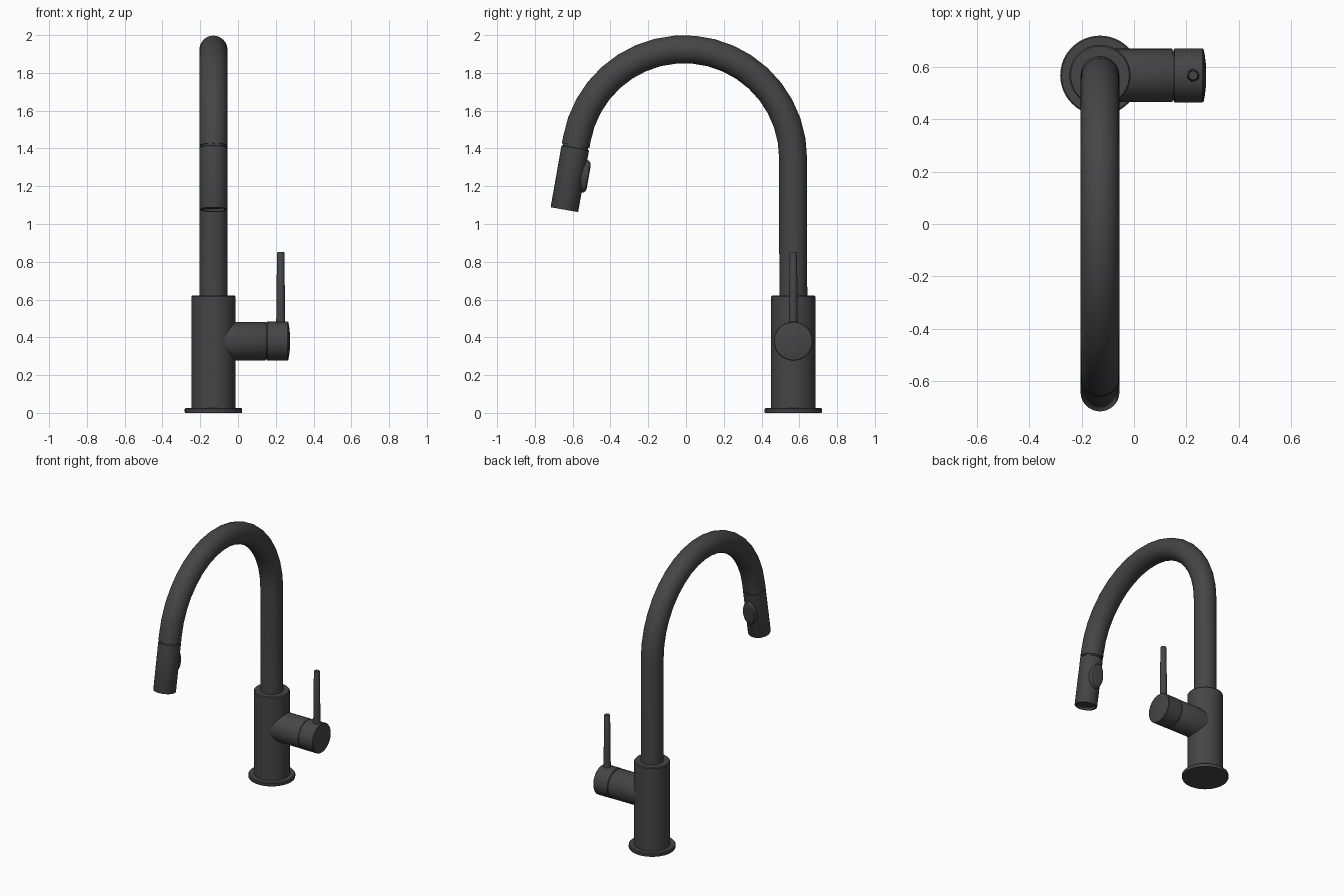
import bpy, bmesh, math
from mathutils import Matrix, Vector

if "Cube" in bpy.data.objects:
    bpy.data.objects.remove(bpy.data.objects["Cube"])

CX, CY = -0.13, 0.568          # axis of the body
TUBE = 0.074                   # spout radius
TILT = math.radians(10)        # lean of the spray head

black = bpy.data.materials.new("matt_black")
black.diffuse_color = (0.06, 0.06, 0.06, 1)
black.use_nodes = True
black.node_tree.nodes["Principled BSDF"].inputs["Base Color"].default_value = black.diffuse_color


def finish(name, bm, matrix=Matrix(), angle=35):
    bmesh.ops.recalc_face_normals(bm, faces=bm.faces)
    me = bpy.data.meshes.new(name)
    bm.to_mesh(me)
    bm.free()
    me.transform(matrix)
    me.materials.append(black)
    ob = bpy.data.objects.new(name, me)
    bpy.context.collection.objects.link(ob)
    bpy.ops.object.select_all(action='DESELECT')
    ob.select_set(True)
    bpy.context.view_layer.objects.active = ob
    bpy.ops.object.shade_smooth_by_angle(angle=math.radians(angle))
    return ob


def skin(bm, rings):
    """Join rings of vertices into a capped tube."""
    n = len(rings[0])
    for a, b in zip(rings, rings[1:]):
        for i in range(n):
            j = (i + 1) % n
            bm.faces.new((a[i], a[j], b[j], b[i]))
    bm.faces.new(rings[0])
    bm.faces.new(rings[-1])


def lathe(name, profile, matrix, n=48, sy=1.0):
    """Turn (radius, height) points about z; sy squashes to an oval."""
    bm = bmesh.new()
    rings = [[bm.verts.new((r * math.cos(t), r * sy * math.sin(t), h))
              for t in (2 * math.pi * i / n for i in range(n))]
             for r, h in profile]
    skin(bm, rings)
    return finish(name, bm, matrix)


def at(x, y, z):
    return Matrix.Translation((x, y, z))


# Base flange and body
lathe("base_flange", [(0.15, 0), (0.152, 0.004), (0.152, 0.02), (0.147, 0.026)], at(CX, CY, 0))
lathe("body", [(0.117, 0.01), (0.117, 0.615), (0.112, 0.622)], at(CX, CY, 0))

# Thin seam down the front of the body
bm = bmesh.new()
bmesh.ops.create_cube(bm, size=1)
sx = -0.158
sy = CY - math.sqrt(0.117 ** 2 - (sx - CX) ** 2)
finish("body_seam", bm, at(sx, sy + 0.001, 0.322) @ Matrix.Diagonal((0.007, 0.005, 0.59, 1)))

# Spout: upright, then a 170 degree arc and a short straight end
ARC_Y, ARC_Z, R = -0.01, 1.348, 0.577
path = [(Vector((CX, CY, 0.6)), 0.0)]
for i in range(19):
    a = (math.pi - TILT) * i / 18
    path.append((Vector((CX, ARC_Y + R * math.cos(a), ARC_Z + R * math.sin(a))), a))
down = Vector((0, -math.sin(TILT), -math.cos(TILT)))
joint = path[-1][0] + down * 0.034
path.append((joint, math.pi - TILT))
bm = bmesh.new()
rings = []
for p, a in path:
    side = Vector((0, math.cos(a), math.sin(a)))
    rings.append([bm.verts.new(p + Vector((TUBE * math.cos(t), 0, 0)) + side * TUBE * math.sin(t))
                  for t in (2 * math.pi * k / 40 for k in range(40))])
skin(bm, rings)
finish("spout", bm)

# Spray head with neck groove and recessed nozzle; local z runs down the head
head = Matrix.Translation(joint) @ down.to_track_quat('Z', 'Y').to_matrix().to_4x4()
lathe("spray_head", [(0.067, -0.01), (0.067, 0.01), (0.071, 0.01), (0.074, 0.014), (0.074, 0.34),
                     (0.072, 0.344), (0.062, 0.344), (0.06, 0.33)], head)

# Oval spray button on the inner side of the head
out = Vector((0, math.cos(TILT), -math.sin(TILT)))
frame = Matrix((-down, out.cross(-down), out)).transposed().to_4x4()
spot = Matrix.Translation(joint + down * 0.152) @ frame
lathe("spray_button", [(0.086, 0.03), (0.086, 0.082), (0.078, 0.092), (0.06, 0.097), (0.03, 0.095)],
      spot, 40, 0.55)

# Side valve: horizontal barrel, groove and slightly domed cap
side = at(0, CY, 0.38) @ Matrix.Rotation(math.pi / 2, 4, 'Y')
lathe("valve_barrel", [(0.102, CX + 0.03), (0.102, 0.145), (0.1, 0.148), (0.096, 0.148), (0.096, 0.155)], side)
lathe("valve_cap", [(0.1, 0.152), (0.103, 0.155), (0.103, 0.262), (0.1, 0.266),
                    (0.075, 0.271), (0.04, 0.275), (0.01, 0.276)], side)

# Lever rod
lathe("lever", [(0.024, 0.45), (0.023, 0.55), (0.0195, 0.847), (0.017, 0.852)], at(0.226, CY, 0), 24)
